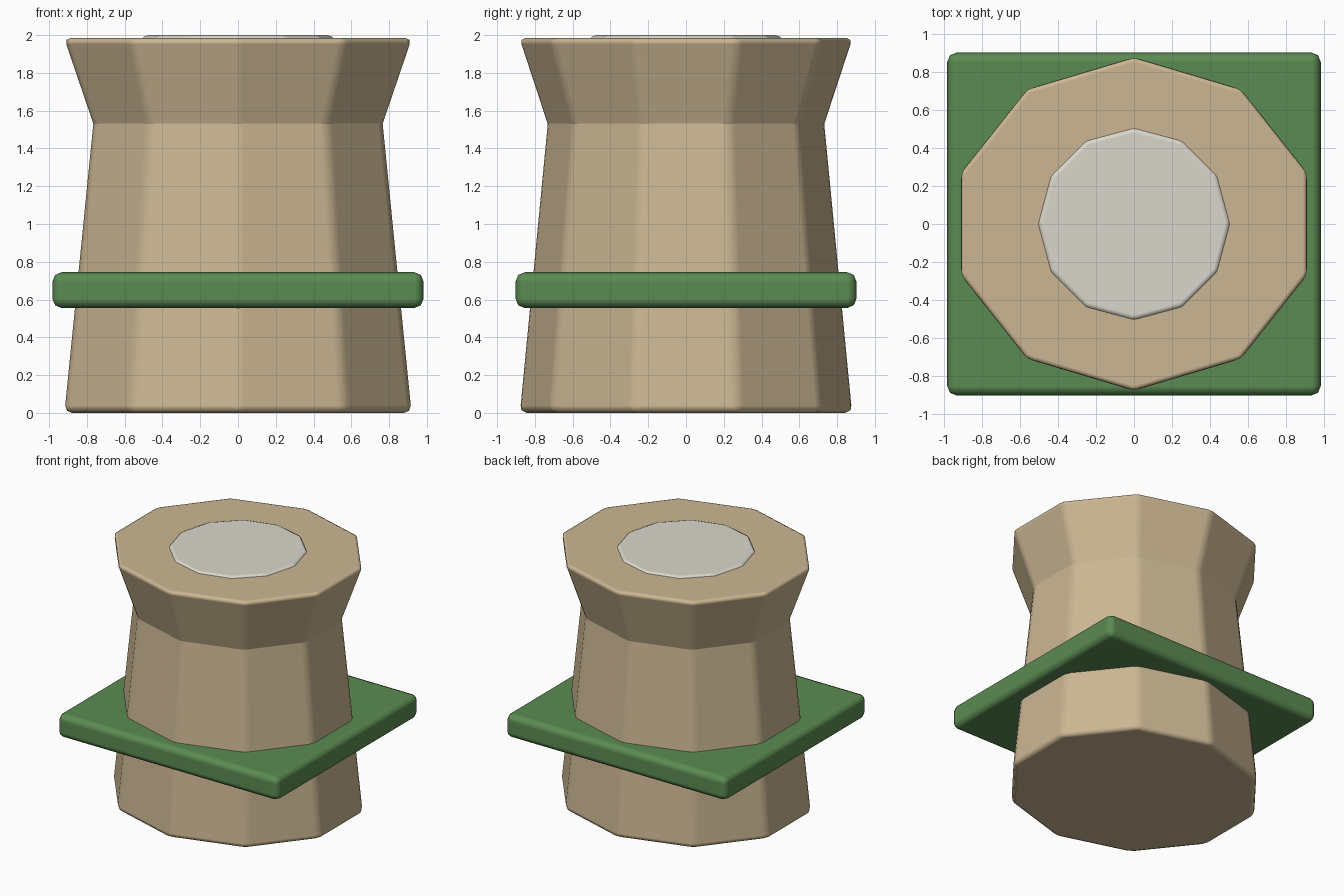
import bpy, bmesh, math
from mathutils import Matrix

cube = bpy.data.objects.get("Cube")
if cube:
    bpy.data.objects.remove(cube, do_unlink=True)


def material(name, rgb):
    mat = bpy.data.materials.new(name)
    mat.use_nodes = True
    mat.diffuse_color = (*rgb, 1)
    mat.node_tree.nodes["Principled BSDF"].inputs["Base Color"].default_value = (*rgb, 1)
    return mat


def finish(name, bm, mat, bevel):
    mesh = bpy.data.meshes.new(name)
    bm.to_mesh(mesh)
    bm.free()
    mesh.materials.append(mat)
    mesh.shade_smooth()
    obj = bpy.data.objects.new(name, mesh)
    bpy.context.collection.objects.link(obj)
    mod = obj.modifiers.new("soft_edges", "BEVEL")
    mod.width = bevel
    mod.segments = 2
    mod.limit_method = "ANGLE"
    mod.angle_limit = math.radians(20)
    mod.harden_normals = True
    return obj


def frustum(name, sides, z0, z1, r0, r1, y_scale, mat, bevel):
    """Many-sided tapered drum with a corner on the y axis."""
    bm = bmesh.new()
    bmesh.ops.create_cone(bm, cap_ends=True, segments=sides, radius1=r0, radius2=r1, depth=z1 - z0)
    first = max(bm.verts, key=lambda v: v.co.y).co
    turn = math.pi / 2 - math.atan2(first.y, first.x)
    bm.transform(Matrix.Translation((0, 0, (z0 + z1) / 2))
                 @ Matrix.Diagonal((1, y_scale, 1, 1)) @ Matrix.Rotation(turn, 4, "Z"))
    return finish(name, bm, mat, bevel)


def slab(name, size, z, mat, bevel):
    bm = bmesh.new()
    bmesh.ops.create_cube(bm, size=1)
    bm.transform(Matrix.Translation((0, 0, z)) @ Matrix.Diagonal((*size, 1)))
    return finish(name, bm, mat, bevel)


tan = material("tan", (0.60, 0.47, 0.29))
green = material("green", (0.105, 0.26, 0.085))
pale = material("pale_grey", (0.70, 0.68, 0.60))

# Tapered drum, flared collar, square band and top disc
frustum("body", 10, 0, 1.6, 0.966, 0.798, 0.917, tan, 0.04)
frustum("collar", 10, 1.5, 1.985, 0.794, 0.968, 0.917, tan, 0.035)
slab("band", (1.965, 1.805, 0.19), 0.65, green, 0.05)
frustum("top_disc", 12, 1.9, 2.0, 0.51, 0.51, 1, pale, 0.03)
